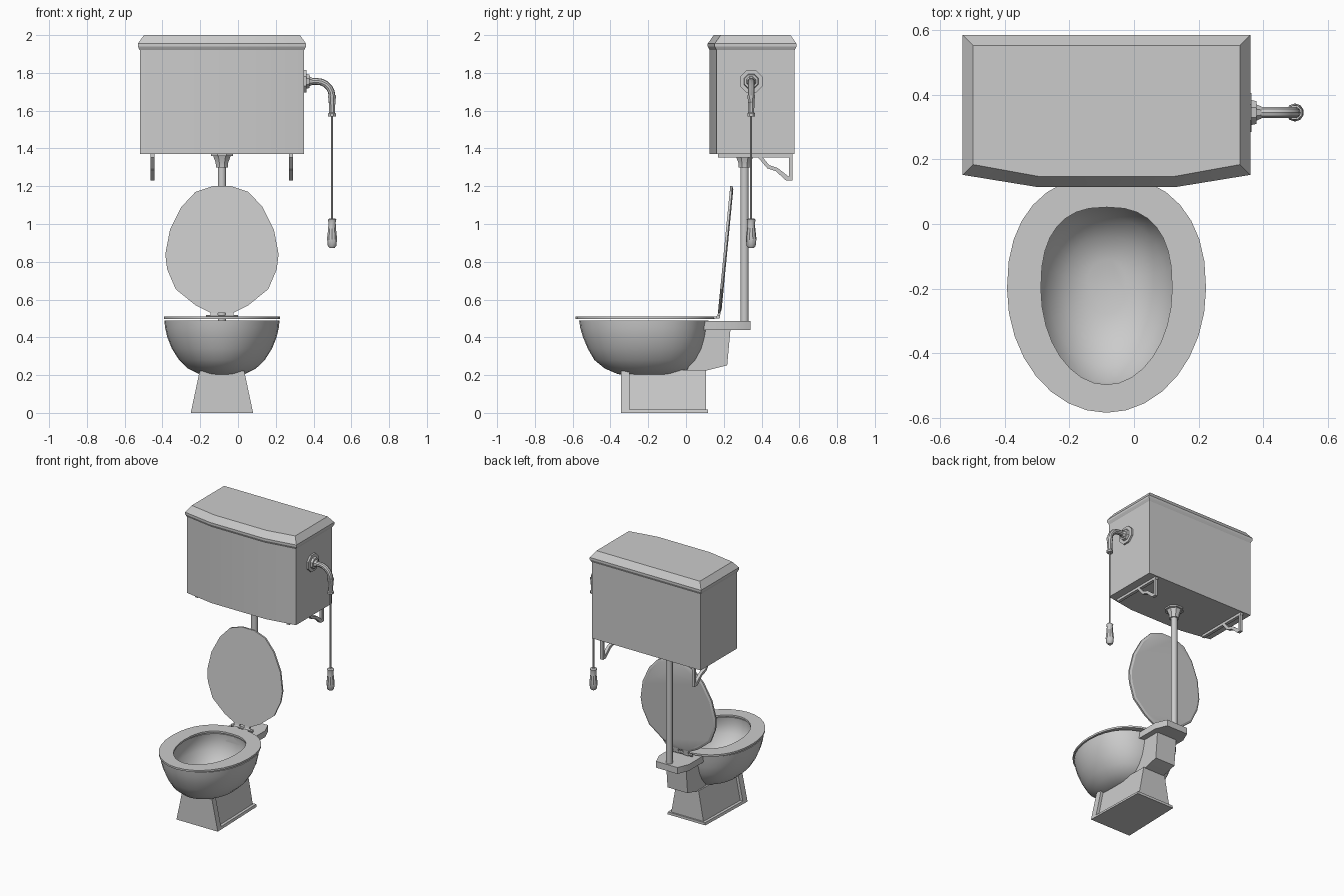
import bpy, bmesh, math
from mathutils import Vector, Matrix

if "Cube" in bpy.data.objects:
    bpy.data.objects.remove(bpy.data.objects["Cube"])

CX = -0.085  # centre line of bowl and tank


def loft(name, rings, cyclic=False, angle=35):
    """Skin a list of equal-length point rings, capped unless cyclic."""
    bm = bmesh.new()
    vr = [[bm.verts.new(p) for p in r] for r in rings]
    n = len(vr[0])
    for i in range(len(vr) if cyclic else len(vr) - 1):
        a, b = vr[i], vr[(i + 1) % len(vr)]
        for j in range(n):
            k = (j + 1) % n
            bm.faces.new((a[j], a[k], b[k], b[j]))
    if not cyclic:
        bm.faces.new(vr[0])
        bm.faces.new(vr[-1])
    bmesh.ops.recalc_face_normals(bm, faces=bm.faces)
    me = bpy.data.meshes.new(name)
    bm.to_mesh(me)
    bm.free()
    ob = bpy.data.objects.new(name, me)
    bpy.context.collection.objects.link(ob)
    bpy.ops.object.select_all(action='DESELECT')
    ob.select_set(True)
    bpy.context.view_layer.objects.active = ob
    bpy.ops.object.shade_smooth_by_angle(angle=math.radians(angle))
    return ob


def turned(name, origin, direction, profile, n=8):
    """Turned part: profile is (distance along axis, radius)."""
    d = Vector(direction).normalized()
    m = Matrix.Translation(origin) @ d.to_track_quat('Z', 'Y').to_matrix().to_4x4()
    return loft(name, [[m @ Vector((r * math.cos((j + .5) * math.tau / n),
                                    r * math.sin((j + .5) * math.tau / n), h))
                        for j in range(n)] for h, r in profile])


def egg(z, hw, yf, yb, yc=-0.2, power=2.3, n=32):
    """Oval with its own front and back lengths and a squarer back."""
    pts = []
    for j in range(n):
        t = j * math.tau / n
        c, s = math.cos(t), math.sin(t)
        p = 2 / power if s > 0 else 1
        x = math.copysign(abs(c) ** p, c) * hw
        y = s ** p * (yb - yc) if s > 0 else s * (yc - yf)
        pts.append((CX + x, yc + y, z))
    return pts


def side_prism(name, x, hw, pts):
    """Side profile (y, z) extruded along x."""
    return loft(name, [[(x - hw, y, z) for y, z in pts],
                       [(x + hw, y, z) for y, z in pts]], angle=20)


def tank_ring(z, d):
    """Bow-fronted tank outline, grown outward by d."""
    w, m = 0.435 + d, 0.215 + d * .3
    return [(CX + x, y, z) for x, y in ((-w, .575 + d), (-w, .162 - d), (-m, .125 - d),
                                        (m, .125 - d), (w, .162 - d), (w, .575 + d))]


def slab(name, rows):
    """Box-like part from rows (z, half width front, half width back, y front, y back)."""
    return loft(name, [[(CX - a, f, z), (CX + a, f, z), (CX + b, k, z), (CX - b, k, z)]
                       for z, a, b, f, k in rows])


# Tank and lid
loft("tank", [tank_ring(1.37, 0), tank_ring(1.925, 0)])
loft("tank_lid", [tank_ring(1.92, 0), tank_ring(1.925, .003), tank_ring(1.94, .01),
                  tank_ring(1.955, .01), tank_ring(2.0, -.022)], angle=20)

# Wall brackets: shelf bar, wall bar and curved brace
for side, bx in (("left", -0.452), ("right", 0.28)):
    for part, pts in (
            ("shelf", [(.17, 1.352), (.565, 1.352), (.565, 1.372), (.17, 1.372)]),
            ("wall", [(.545, 1.23), (.563, 1.23), (.563, 1.36), (.545, 1.36)]),
            ("brace", [(.375, 1.36), (.43, 1.295), (.475, 1.28), (.53, 1.23), (.56, 1.23),
                       (.545, 1.25), (.485, 1.297), (.44, 1.312), (.40, 1.36)])):
        side_prism(f"{side}_bracket_{part}", bx, .011, pts)

# Flush pipe and its nut
turned("flush_pipe", (CX, .31, .47), (0, 0, 1), [(0, .022), (.9, .022)], 12)
turned("pipe_nut", (CX, .31, 1.30), (0, 0, 1),
       [(0, .034), (.025, .036), (.06, .05), (.06, .064), (.072, .064)])

# Lever arm: escutcheon, elbow, collar
turned("arm_plate", (.345, .345, 1.755), (1, 0, 0),
       [(0, .065), (.018, .065), (.018, .042), (.034, .038), (.034, .027), (.05, .02)])
R = .08
path = [(.37, 1.755, 0)]
path += [(.418 + R * math.sin(a), 1.755 - R + R * math.cos(a), a)
         for a in [i * math.pi / 10 for i in range(6)]]
path.append((.498, 1.64, math.pi / 2))
loft("lever_arm", [[(x + .018 * math.cos(t) * math.sin(a), .345 + .018 * math.sin(t),
                     z + .018 * math.cos(t) * math.cos(a))
                    for t in [j * math.tau / 10 for j in range(10)]] for x, z, a in path])
turned("arm_collar", (.498, .345, 1.57), (0, 0, 1),
       [(0, .022), (.015, .022), (.02, .017), (.09, .019), (.1, .023), (.11, .023)])

# Pull chain and handle
turned("pull_chain", (.498, .345, 1.02), (0, 0, 1), [(0, .006), (.56, .006)])
turned("pull_handle", (.498, .345, .873), (0, 0, 1),
       [(0, .014), (.012, .024), (.05, .028), (.1, .022), (.135, .02), (.15, .024), (.157, .015)], 10)

# Bowl: outside up to the rim, then down the inside
loft("bowl", [egg(*r) for r in (
    (.2, .07, -.29, -.09), (.205, .12, -.36, -.05), (.235, .18, -.43, .02),
    (.28, .227, -.485, .06), (.34, .265, -.52, .09), (.40, .289, -.545, .105),
    (.45, .301, -.56, .113), (.49, .305, -.566, .12),
    (.49, .215, -.505, .06), (.44, .225, -.51, .065), (.38, .215, -.49, .05),
    (.32, .18, -.44, .02), (.265, .13, -.37, -.04), (.24, .06, -.28, -.11))], angle=50)

# Seat ring
hole = (.203, -.497, .052)
rim = (.308, -.584, .15)
loft("seat", [egg(.498, *hole, power=2.5), egg(.498, *rim),
              egg(.511, *rim), egg(.511, *hole, power=2.5)], cyclic=True)

# Raised seat lid, leaning back
half = [(.05, 1.2), (.14, 1.17), (.215, 1.09), (.275, .97), (.3, .84),
        (.29, .76), (.245, .655), (.14, .57), (.06, .53)]
outline = half + [(-x, z) for x, z in reversed(half)]


def lean(z, dy):
    return .168 + (z - .52) * .097 + dy


mid = .85
loft("seat_lid", [[(CX + x * s, lean(mid + (z - mid) * s, dy), mid + (z - mid) * s)
                   for x, z in outline] for s, dy in ((1, 0), (1, .012), (.95, .018))], angle=20)

# Hinge
turned("hinge_rod", (CX - .085, .17, .508), (1, 0, 0), [(0, .01), (.17, .01)])
for s in (-1, 1):
    side_prism("hinge_leaf", CX + s * .04, .02,
               [(.12, .499), (.178, .499), (.186, .55), (.174, .55), (.165, .511), (.12, .511)])

# Pipe shelf and outlet behind the bowl
shelf = [(-.12, .06), (.12, .06), (.12, .26), (.085, .342), (-.085, .342), (-.12, .26)]
loft("pipe_shelf", [[(CX + x, y, z) for x, y in shelf] for z in (.44, .486)])
side_prism("outlet", CX, .08, [(.08, .45), (.236, .45), (.218, .252), (.11, .225), (.0, .215), (.04, .3)])

# Pedestal: recessed column, front panel, foot plate
slab("pedestal_column", [(.01, .14, .13, -.31, .106), (.228, .095, .09, -.31, .106)])
slab("pedestal_front", [(0, .165, .163, -.345, -.3), (.222, .118, .116, -.345, -.3)])
slab("foot_plate", [(0, .165, .152, -.34, .117), (.018, .16, .148, -.34, .117)])
